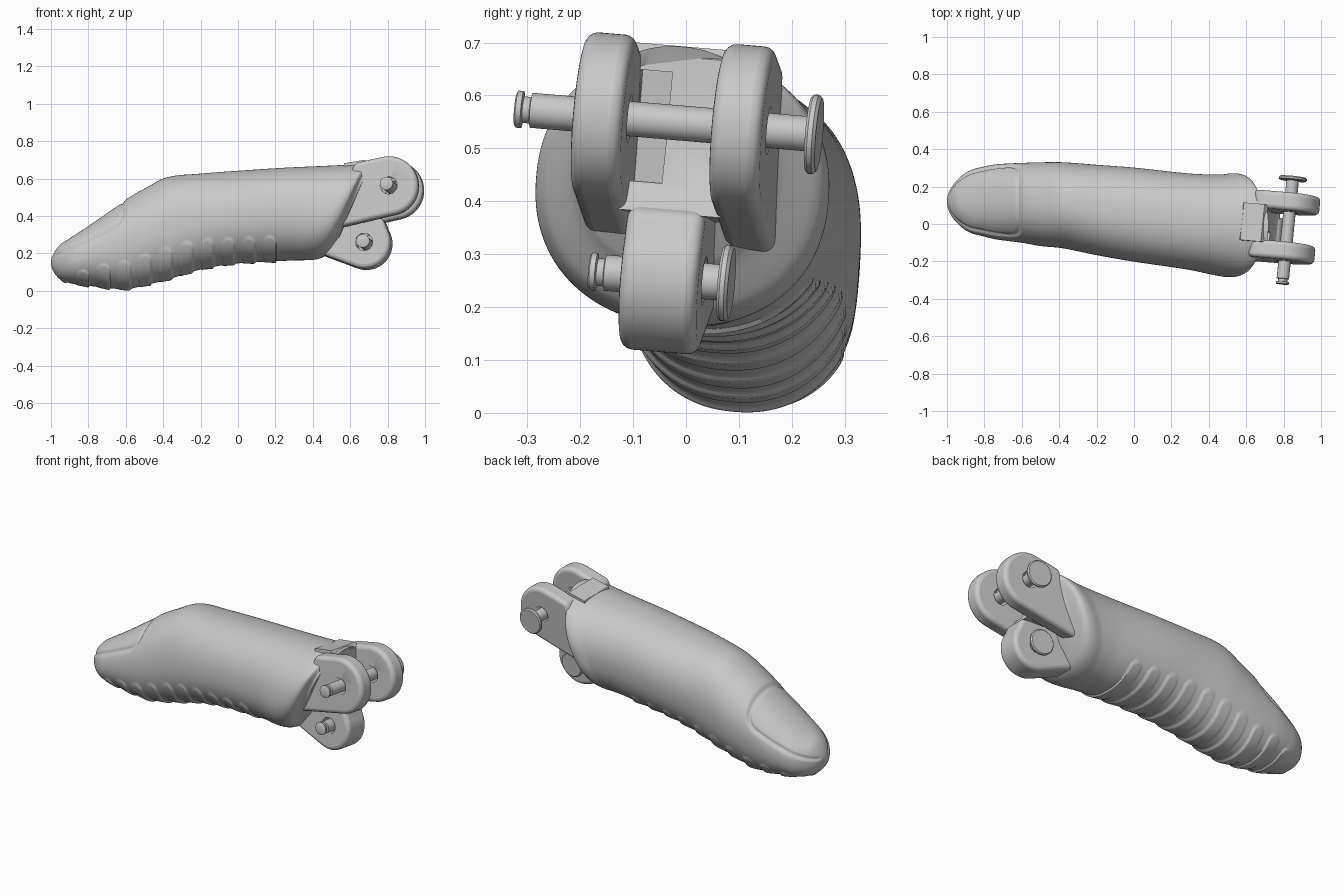
import bpy, bmesh, math
from mathutils import Vector

cube = bpy.data.objects.get("Cube")
if cube:
    bpy.data.objects.remove(cube, do_unlink=True)

grey = bpy.data.materials.new("light grey")
grey.use_nodes = True
GREY = (0.58, 0.58, 0.58, 1)
grey.diffuse_color = GREY
grey.node_tree.nodes["Principled BSDF"].inputs["Base Color"].default_value = GREY


def finish(name, bm, angle=35):
    """Turn a bmesh into a smooth shaded grey object."""
    bmesh.ops.recalc_face_normals(bm, faces=bm.faces[:])
    mesh = bpy.data.meshes.new(name)
    bm.to_mesh(mesh)
    bm.free()
    ob = bpy.data.objects.new(name, mesh)
    bpy.context.collection.objects.link(ob)
    mesh.materials.append(grey)
    bpy.ops.object.select_all(action='DESELECT')
    ob.select_set(True)
    bpy.context.view_layer.objects.active = ob
    bpy.ops.object.shade_smooth_by_angle(angle=math.radians(angle))
    return ob


def smooth(t):
    t = max(0.0, min(1.0, t))
    return t * t * (3 - 2 * t)


# Finger envelope: x, bottom z, top z, centre y, half width
STATIONS = [
    (-1.0, .08, .222, .12, .19), (-.9, .042, .285, .12, .205),
    (-.8, .028, .35, .12, .198), (-.6, .01, .487, .113, .212),
    (-.5, .03, .545, .106, .222), (-.38, .06, .605, .1, .228),
    (-.2, .115, .625, .075, .24), (0, .148, .64, .05, .25),
    (.3, .163, .66, .012, .256), (.45, .165, .67, -.005, .268),
    (.53, .17, .678, -.007, .276), (.575, .19, .684, -.009, .26),
    (.595, .22, .688, -.017, .222), (.61, .25, .69, -.022, .198),
    (.63, .28, .692, -.024, .185)]


def tangent(i):
    a, b = STATIONS[max(i - 1, 0)], STATIONS[min(i + 1, len(STATIONS) - 1)]
    return [(q - p) / (b[0] - a[0]) for p, q in zip(a, b)]


def envelope(x):
    """Hermite interpolation between the stations."""
    i = 0
    while i < len(STATIONS) - 2 and x > STATIONS[i + 1][0]:
        i += 1
    a, b, ta, tb = STATIONS[i], STATIONS[i + 1], tangent(i), tangent(i + 1)
    d = b[0] - a[0]
    t = (x - a[0]) / d
    return [a[k] * (2*t**3 - 3*t*t + 1) + b[k] * (3*t*t - 2*t**3)
            + d * (ta[k] * (t**3 - 2*t*t + t) + tb[k] * (t**3 - t*t))
            for k in range(1, 5)]


def tip_round(x, length):
    t = max(0.0, (length - 1 - x) / length)
    return math.sqrt(max(0.0, 1 - t * t))


PAD_HALF = .036
PADS = [(-.94 + .111 * i, top) for i, top in enumerate(
    (.06, .1, .13, .145, .18, .215, .245, .26, .265, .27, .275))]


def pad_relief(x, z, down):
    """Raised grip pads with rounded ends, each tilted like a scale."""
    for px, top in PADS:
        d = PAD_HALF - math.hypot(x - px, max(0, z - top + PAD_HALF))
        if d > 0:
            height = .003 + .1 * (x - px + PAD_HALF)
            return smooth(d / .007) * height * (.45 + .55 * max(0, down))
    return 0


def nail_relief(x, z):
    """Groove around the nail and a slightly sunken nail plate."""
    a, b, r = z - (.178 + .47 * (x + .98)), -.615 - x, .06
    d = r - math.hypot(r - a, r - b) if a < r and b < r else min(a, b)
    return -.012 * math.exp(-(d / .009) ** 2) - .005 * smooth(d / .01)


# The whole finger is slightly yawed and rolled
LEAN_X, LEAN_Z = .1, -.085

# Finger body, lofted along x
RINGS, SIDES, POWER = 300, 160, 2 / 2.2
START, LENGTH = -.9999, 1.6299
bm = bmesh.new()
rings = []
for i in range(RINGS):
    x = START + LENGTH * (i / (RINGS - 1)) ** 1.25
    bot, top, yc, w = envelope(x)
    w *= tip_round(x, .3)
    zc = (bot + top) / 2
    h = (top - bot) / 2 * tip_round(x, .06)
    slant = .43 * smooth((x - .2) / .33)
    ring = []
    for j in range(SIDES):
        a = 2 * math.pi * j / SIDES
        c, s = math.cos(a), math.sin(a)
        dy = w * math.copysign(abs(c) ** POWER, c)
        dz = h * math.copysign(abs(s) ** POWER, s)
        off = 0
        if s < .6 and x < .25:
            off = pad_relief(x, zc + dz, -s)
        if s > 0 and x < -.5:
            off += nail_relief(x, zc + dz) * smooth((x + 1) / .015)
        dy, dz = dy + c * off, dz + s * off
        ring.append(bm.verts.new((x + slant * dz, yc + dy - LEAN_Z * dz,
                                  zc + dz + LEAN_Z * dy)))
    rings.append(ring)
for p, q in zip(rings, rings[1:]):
    for j in range(SIDES):
        k = (j + 1) % SIDES
        bm.faces.new((p[j], p[k], q[k], q[j]))
bm.faces.new(rings[0])
bm.faces.new(rings[-1])
body = finish("finger_body", bm, 50)

# Hinge pin centres in x-z
UPPER, LOWER = (.825, .547), (.685, .252)


def on_axis(centre, x, y, z):
    """Point in the hinge frame, square to the leaning axis."""
    dx, dz = x - centre[0], z - centre[1]
    return Vector((x + LEAN_X * y, y - LEAN_X * dx - LEAN_Z * dz,
                   z + LEAN_Z * y))


def prism(name, outline, centre, y0, y1):
    """Extrude an x-z outline along the hinge axis."""
    bm = bmesh.new()
    a, b = [[bm.verts.new(on_axis(centre, x, y, z)) for x, z in outline]
            for y in (y0, y1)]
    bm.faces.new(a)
    bm.faces.new(b)
    n = len(a)
    for i in range(n):
        j = (i + 1) % n
        bm.faces.new((a[i], a[j], b[j], b[i]))
    return finish(name, bm)


def arc(centre, r, start, end, n=28):
    angles = [math.radians(start + (end - start) * i / n) for i in range(n + 1)]
    return [(centre[0] + r * math.cos(t), centre[1] + r * math.sin(t))
            for t in angles]


def cut(target, cutter):
    cutter.hide_render = True
    cutter.hide_viewport = True
    mod = target.modifiers.new("cut", 'BOOLEAN')
    mod.operation = 'DIFFERENCE'
    mod.object = cutter


def bevel(ob, width):
    mod = ob.modifiers.new("soft edges", 'BEVEL')
    mod.width, mod.segments = width, 4
    mod.limit_method, mod.angle_limit = 'ANGLE', math.radians(40)


# Hinge lugs with oversize pin holes
upper_outline = arc(UPPER, .157, -80, 105) + [(.645, .668), (.57, .5), (.5, .31)]
lower_outline = arc(LOWER, .14, -110, 30) + [(.785, .38), (.5, .42), (.45, .19)]
for name, outline, centre, y0, y1 in (
        ("upper_lug_right", upper_outline, UPPER, -.2, -.106),
        ("upper_lug_left", upper_outline, UPPER, .062, .157),
        ("lower_lug", lower_outline, LOWER, -.112, .035)):
    lug = prism(name, outline, centre, y0, y1)
    bevel(lug, .022)
    cut(lug, prism(name + "_hole_cutter", arc(centre, .046, 0, 348, 29),
                   centre, y0 - .05, y1 + .05))
    flat = lug.modifiers.new("flat sides", 'WEIGHTED_NORMAL')
    flat.weight, flat.keep_sharp = 100, True

# Web between the upper lugs, with a pocket beside the right lug
web = prism("hinge_web", [(.58, .672), (.69, .69), (.71, .67), (.718, .5),
                          (.735, .42), (.775, .375), (.5, .36)],
            UPPER, -.12, .08)
pocket = prism("pocket_cutter",
               [(.64, .43), (.95, .43), (.95, .64), (.66, .64)],
               UPPER, -.106, -.045)
cut(web, pocket)
cut(body, pocket)


def pin(name, centre, tail, head, radius, head_radius):
    """Lathe a pin: flat head, shaft, neck and end cap."""
    profile = [(head_radius - .006, head), (head_radius, head - .006),
               (head_radius, head - .015), (head_radius - .005, head - .02),
               (radius, head - .02), (radius, tail + .03),
               (radius - .008, tail + .028), (radius - .008, tail + .015),
               (radius + .002, tail + .013), (radius + .002, tail + .003),
               (radius - .003, tail)]
    bm = bmesh.new()
    n = 40
    loops = [[bm.verts.new(on_axis(centre, x, y, z)) for x, z in
              arc(centre, r, 0, 360 - 360 / n, n - 1)] for r, y in profile]
    for p, q in zip(loops, loops[1:]):
        for i in range(n):
            j = (i + 1) % n
            bm.faces.new((p[i], p[j], q[j], q[i]))
    bm.faces.new(loops[0])
    bm.faces.new(loops[-1])
    finish(name, bm)


pin("upper_pin", UPPER, -.322, .252, .033, .075)
pin("lower_pin", LOWER, -.182, .086, .034, .072)
